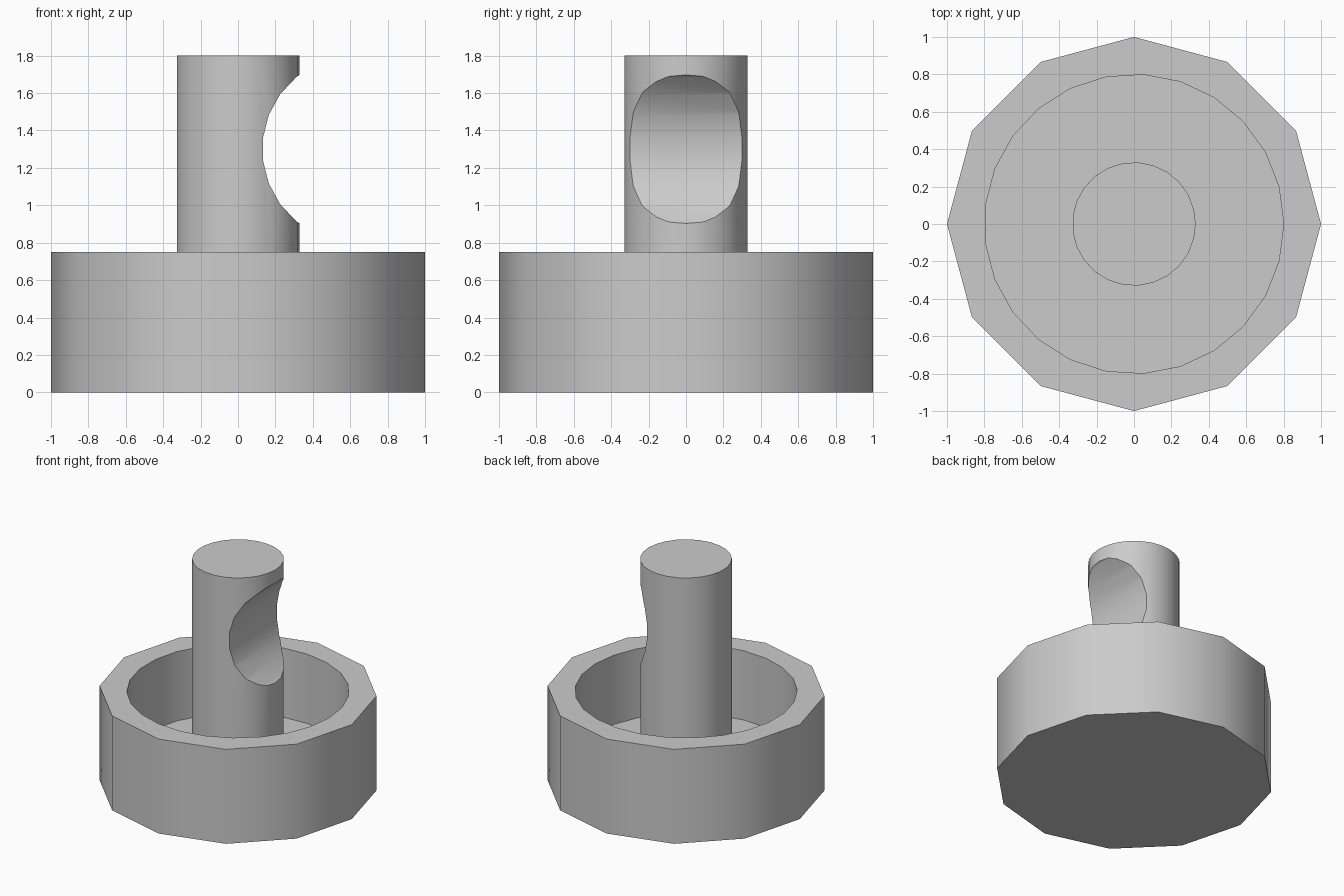
import bpy, bmesh
from math import cos, sin, tau, radians
from mathutils import Matrix

default = bpy.data.objects.get("Cube")
if default:
    bpy.data.objects.remove(default, do_unlink=True)

grey = bpy.data.materials.new("plain_grey")
grey.use_nodes = True
grey.diffuse_color = (0.6, 0.6, 0.6, 1)
grey.node_tree.nodes["Principled BSDF"].inputs["Base Color"].default_value = grey.diffuse_color


def prism(name, sides, radius, bottom, top, matrix=Matrix()):
    """Upright prism whose first corner points along +x, then moved by matrix."""
    bm = bmesh.new()
    ring = [bm.verts.new((radius * cos(tau * i / sides), radius * sin(tau * i / sides), bottom))
            for i in range(sides)]
    base = bm.faces.new(ring)
    grown = bmesh.ops.extrude_face_region(bm, geom=[base], use_keep_orig=True)["geom"]
    bmesh.ops.translate(bm, vec=(0, 0, top - bottom),
                        verts=[v for v in grown if isinstance(v, bmesh.types.BMVert)])
    bmesh.ops.recalc_face_normals(bm, faces=bm.faces)
    bm.transform(matrix)
    mesh = bpy.data.meshes.new(name)
    bm.to_mesh(mesh)
    bm.free()
    mesh.materials.append(grey)
    obj = bpy.data.objects.new(name, mesh)
    bpy.context.collection.objects.link(obj)
    return obj


def carve(obj, cutter):
    """Cut the cutter out of obj, then smooth the gentle edges."""
    mod = obj.modifiers.new("carve", 'BOOLEAN')
    mod.operation = 'DIFFERENCE'
    mod.solver = 'EXACT'
    mod.object = cutter
    bpy.ops.object.select_all(action='DESELECT')
    bpy.context.view_layer.objects.active = obj
    obj.select_set(True)
    bpy.ops.object.modifier_apply(modifier=mod.name)
    bpy.data.objects.remove(cutter, do_unlink=True)
    bpy.ops.object.shade_smooth_by_angle(angle=radians(31))


# Twelve-sided basin with a round hollow
basin = prism("basin", 12, 1.0, 0, 0.75)
carve(basin, prism("hollow_cutter", 25, 0.8, 0.2, 1.0))

# Central post with a scooped notch on its left side
post = prism("post", 25, 0.33, 0.2, 1.8)
sideways = Matrix.Translation((0.63, 0, 1.3)) @ Matrix.Rotation(radians(90), 4, 'X')
carve(post, prism("notch_cutter", 25, 0.5, -1, 1, sideways))
